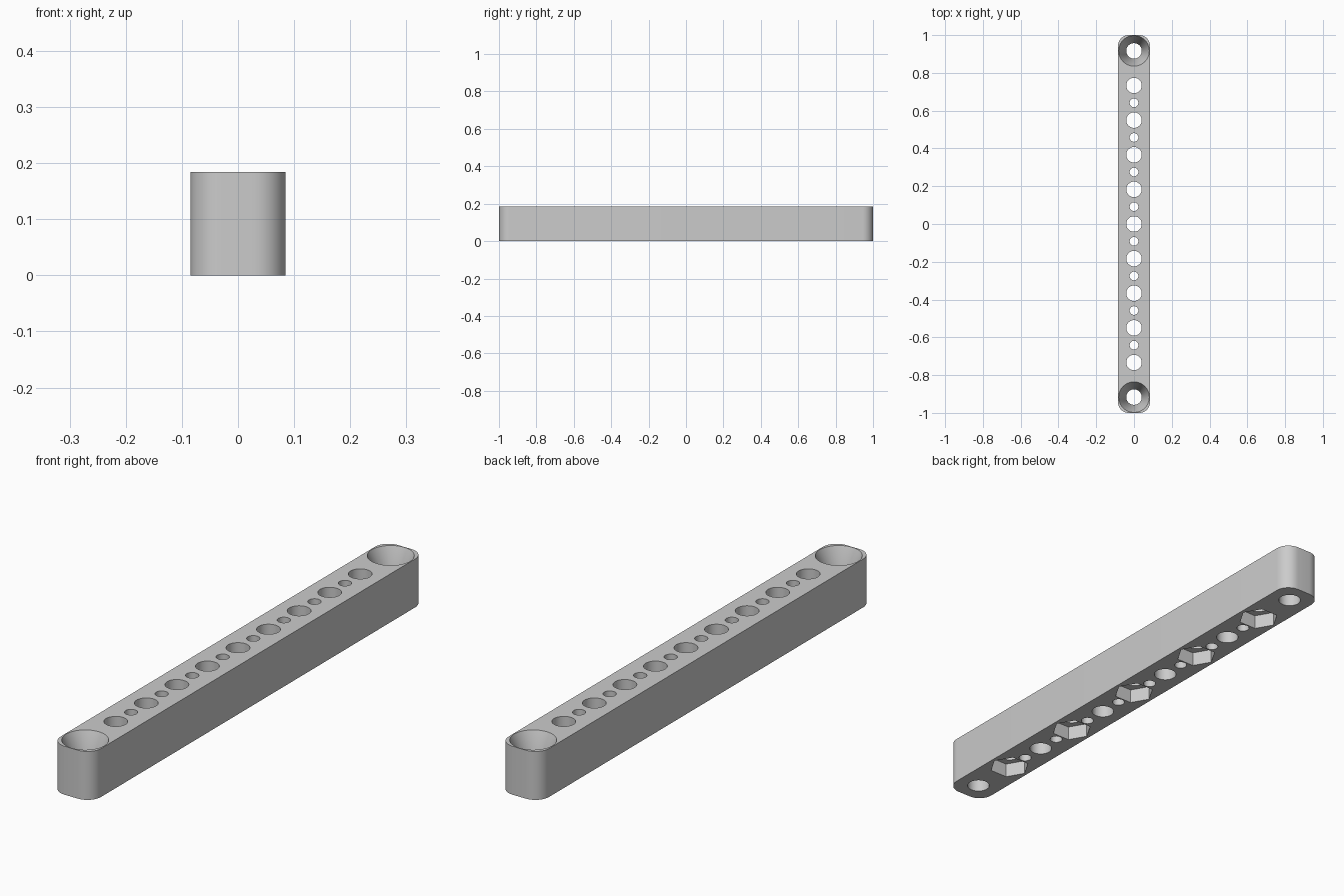
import bpy, bmesh, math

if "Cube" in bpy.data.objects:
    bpy.data.objects.remove(bpy.data.objects["Cube"], do_unlink=True)

PITCH = 0.1833                 # distance between main holes
WIDTH, LENGTH, HEIGHT = 0.17, 2.0, 0.184
CORNER = 0.057
BIG, SMALL, SINK = 0.041, 0.023, 0.081
NUT, NUT_DEPTH, SINK_DEPTH = 0.074, 0.055, 0.1
OVER = 0.02                    # cutter overshoot beyond the faces

grey = bpy.data.materials.new("plain grey")
grey.use_nodes = True
colour = (0.6, 0.6, 0.6, 1)
grey.diffuse_color = colour
grey.node_tree.nodes["Principled BSDF"].inputs["Base Color"].default_value = colour


def loft(bm, rings):
    """Closed solid through a stack of equal-sized point rings."""
    loops = [[bm.verts.new(p) for p in ring] for ring in rings]
    n = len(loops[0])
    for low, high in zip(loops, loops[1:]):
        for i in range(n):
            j = (i + 1) % n
            bm.faces.new((low[i], low[j], high[j], high[i]))
    bm.faces.new(loops[0][::-1])
    bm.faces.new(loops[-1])


def circle(y, r, z, n):
    return [(r * math.cos(math.tau * i / n), y + r * math.sin(math.tau * i / n), z)
            for i in range(n)]


def round_rect(z, steps=10):
    points = []
    for k, (sx, sy) in enumerate(((1, 1), (-1, 1), (-1, -1), (1, -1))):
        for i in range(steps + 1):
            a = math.pi / 2 * (k + i / steps)
            points.append((sx * (WIDTH / 2 - CORNER) + CORNER * math.cos(a),
                           sy * (LENGTH / 2 - CORNER) + CORNER * math.sin(a), z))
    return points


def make(name, bm):
    mesh = bpy.data.meshes.new(name)
    bm.to_mesh(mesh)
    bm.free()
    mesh.materials.append(grey)
    obj = bpy.data.objects.new(name, mesh)
    bpy.context.collection.objects.link(obj)
    return obj


# Solid bar with rounded vertical corners
bm = bmesh.new()
loft(bm, [round_rect(0), round_rect(HEIGHT)])
beam = make("perforated_beam", bm)

# Round through holes: large on the pitch, small halfway between
holes = bmesh.new()
for i in range(-8, 9):
    r, n = (BIG, 40) if i % 2 == 0 else (SMALL, 28)
    loft(holes, [circle(i * PITCH / 2, r, z, n) for z in (-OVER, HEIGHT + OVER)])

# Countersunk holes at both ends
slope = (SINK - BIG) / SINK_DEPTH
for side in (-1, 1):
    y = side * 5 * PITCH
    profile = [(BIG, -OVER), (BIG, HEIGHT - SINK_DEPTH), (SINK, HEIGHT),
               (SINK + slope * OVER, HEIGHT + OVER)]
    loft(holes, [circle(y, r, z, 48) for r, z in profile])

# Hexagonal nut pockets under every second large hole
nuts = bmesh.new()
for i in range(-4, 5, 2):
    loft(nuts, [circle(i * PITCH, NUT, z, 6) for z in (-OVER, NUT_DEPTH)])

# Cut the holes and pockets, then discard the cutters
bpy.context.view_layer.objects.active = beam
for cutter in (make("hole_cutter", holes), make("nut_cutter", nuts)):
    cutter.hide_render = True
    mod = beam.modifiers.new(cutter.name, "BOOLEAN")
    mod.operation = "DIFFERENCE"
    mod.solver = "EXACT"
    mod.object = cutter
    bpy.ops.object.modifier_apply(modifier=mod.name)
    bpy.data.objects.remove(cutter, do_unlink=True)

for obj in bpy.context.selected_objects:
    obj.select_set(False)
beam.select_set(True)
bpy.ops.object.shade_smooth_by_angle(angle=math.radians(25))
